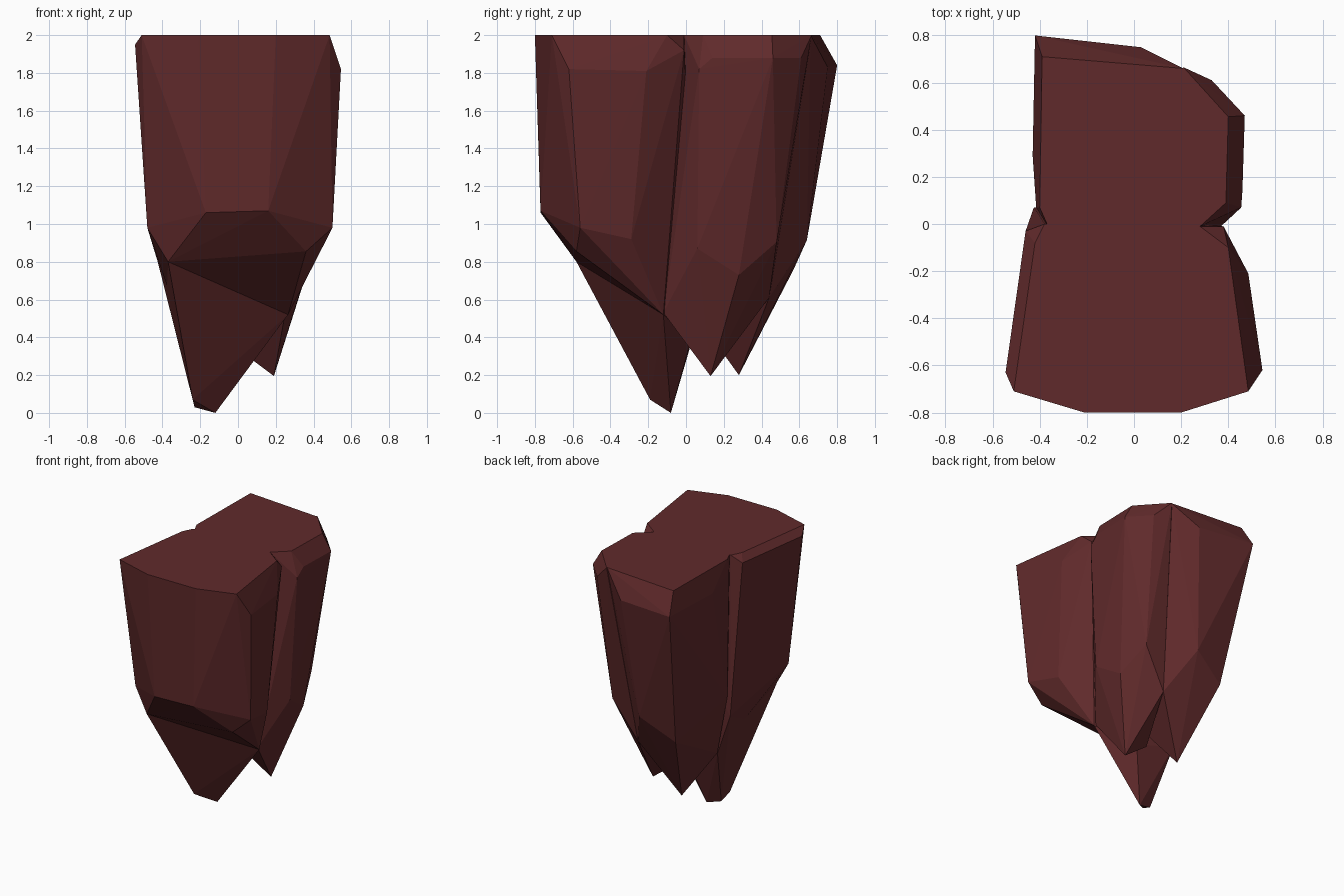
import bpy, bmesh

if "Cube" in bpy.data.objects:
    bpy.data.objects.remove(bpy.data.objects["Cube"])

rock_mat = bpy.data.materials.new("dark red rock")
rock_mat.diffuse_color = (0.117, 0.023, 0.024, 1)
rock_mat.use_nodes = True
rock_mat.node_tree.nodes["Principled BSDF"].inputs["Base Color"].default_value = rock_mat.diffuse_color


def shard(name, points):
    """Flat-faced convex rock shard around a handful of corner points."""
    bm = bmesh.new()
    for p in points:
        bm.verts.new(p)
    hull = bmesh.ops.convex_hull(bm, input=bm.verts[:])
    spare = {v for v in hull["geom_interior"] + hull["geom_unused"]
             if isinstance(v, bmesh.types.BMVert)}
    bmesh.ops.delete(bm, geom=list(spare), context="VERTS")
    bmesh.ops.recalc_face_normals(bm, faces=bm.faces[:])
    mesh = bpy.data.meshes.new(name)
    bm.to_mesh(mesh)
    bm.free()
    mesh.materials.append(rock_mat)
    ob = bpy.data.objects.new(name, mesh)
    bpy.context.collection.objects.link(ob)
    return ob


# Large front shard: flat top and chamfered shoulders
front = shard("hanging_rock", [
    (-.51, -.71, 2), (-.21, -.8, 2), (.20, -.8, 2), (.485, -.71, 2),
    (.40, -.10, 2), (.28, -.01, 2), (-.38, 0, 2), (-.42, -.08, 2),
    (.545, -.62, 1.82), (.485, -.21, 1.81), (.38, -.01, 1.92),
    (-.545, -.63, 1.95), (-.46, -.03, 1.95),
    (-.17, -.77, 1.06), (.16, -.77, 1.07), (.50, -.56, .98),
    (.45, -.29, .92), (.36, -.58, .855), (-.48, -.56, .98),
    (-.37, -.58, .80), (-.425, .07, .80), (.265, -.12, .52),
    (-.31, .06, .48)])

# Long tip under the front shard
tip = shard("front_tip", [
    (-.37, -.58, .80), (.265, -.12, .52), (-.12, -.08, 0), (-.24, -.19, .07),
    (-.23, -.10, .03), (-.425, .07, .80), (-.31, .06, .48), (.0, .03, .40),
    (0, -.1, .9)])

# Shard at the right rear
right = shard("right_rear_shard", [
    (.28, -.01, 2), (.39, .09, 2), (.40, .455, 2), (.21, .665, 2),
    (0, .5, 2), (0, -.1, 2),
    (.455, .07, 1.82), (.46, .14, 1.88), (.47, .46, 1.88), (.33, .61, 1.88),
    (.40, .06, .87), (.36, .28, .73), (.29, .48, .905),
    (.25, -.12, .53), (.19, .13, .195), (.10, .44, .61), (-.03, .1, .36)])

# Shard at the left rear
left = shard("left_rear_shard", [
    (-.39, .71, 2), (.21, .66, 2), (-.40, .07, 2), (-.36, -.02, 2),
    (.1, -.2, 2),
    (-.42, .80, 1.84), (.03, .75, 1.83), (-.43, .29, 1.83), (-.415, .07, 1.9),
    (-.05, .64, .915), (-.31, .57, .76), (-.40, .07, .94),
    (-.33, .09, .50), (.10, .44, .61), (-.16, .28, .20), (-.05, .1, .45)])

# Merge the shards into one solid rock
for part in (tip, right, left):
    mod = front.modifiers.new("merge", "BOOLEAN")
    mod.operation = "UNION"
    mod.solver = "EXACT"
    mod.object = part
bpy.context.view_layer.update()
solid = bpy.data.meshes.new_from_object(
    front.evaluated_get(bpy.context.evaluated_depsgraph_get()))
front.modifiers.clear()
front.data = solid
solid.shade_flat()
for part in (tip, right, left):
    bpy.data.objects.remove(part)
